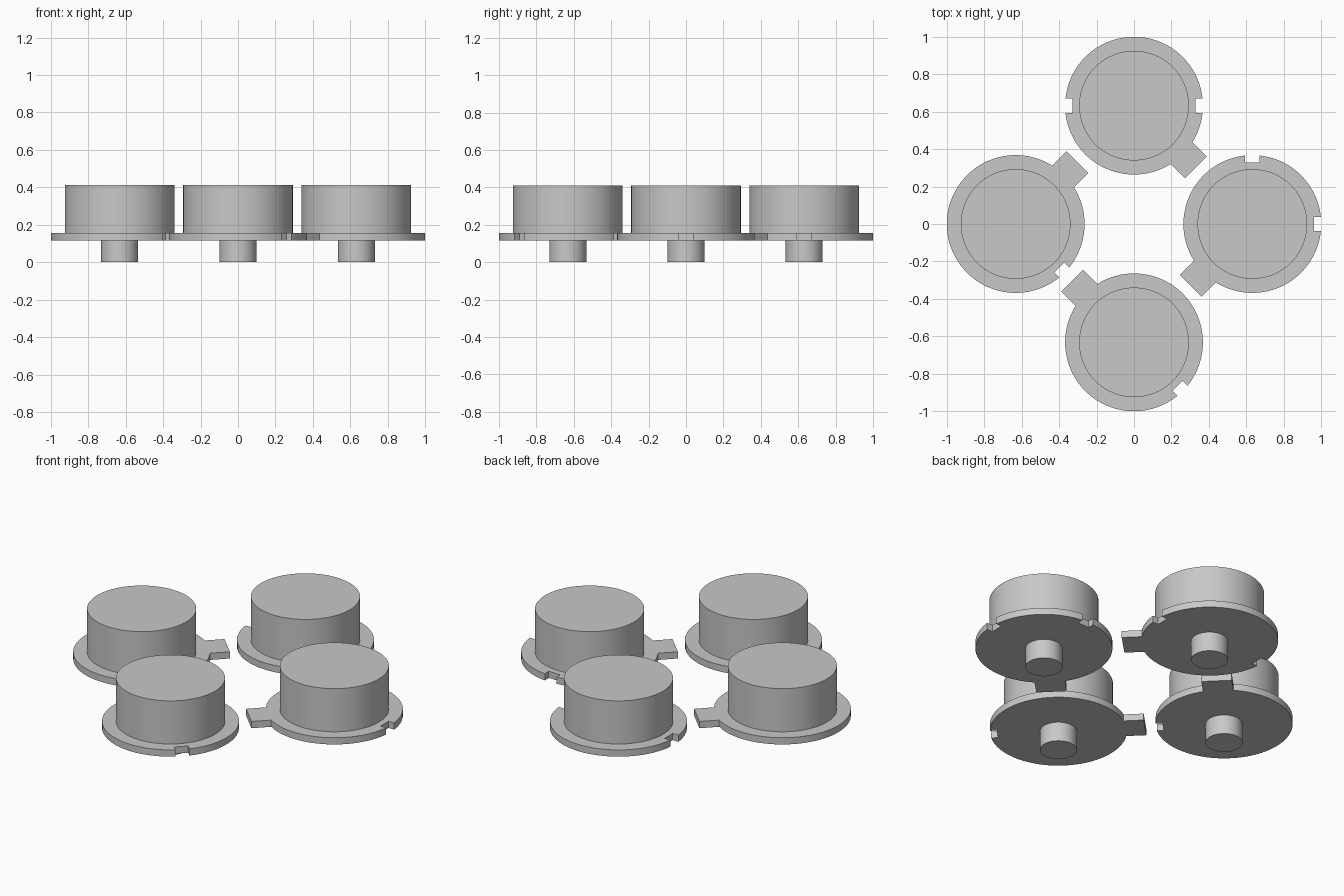
import bpy
import bmesh
from math import radians, sin, cos, asin, pi
from mathutils import Vector

cube = bpy.data.objects.get("Cube")
if cube:
    bpy.data.objects.remove(cube, do_unlink=True)

# Dimensions
SPACING = 0.632
FLANGE_R, CAP_R, STEM_R = 0.368, 0.293, 0.099
FLANGE_BOTTOM, FLANGE_TOP, CAP_TOP = 0.115, 0.155, 0.411
TAB = (0.467, 0.082)      # radial reach, half width
NOTCH = (0.329, 0.038)
SEGMENTS = 96

# Material
grey = bpy.data.materials.new("button_grey")
grey.use_nodes = True
colour = (0.58, 0.58, 0.58, 1)
grey.diffuse_color = colour
grey.node_tree.nodes["Principled BSDF"].inputs["Base Color"].default_value = colour


def circle(radius):
    return [(radius * cos(2 * pi * i / SEGMENTS), radius * sin(2 * pi * i / SEGMENTS))
            for i in range(SEGMENTS)]


def flange_outline(tab_angle, notch_angles):
    """Disc outline interrupted by a square tab and square notches."""
    features = [(radians(tab_angle % 360), *TAB)]
    features += [(radians(a % 360), *NOTCH) for a in notch_angles]
    features.sort()
    points = []
    for i, (angle, reach, half) in enumerate(features):
        along = Vector((cos(angle), sin(angle)))
        across = Vector((-sin(angle), cos(angle)))
        points += [along * reach - across * half, along * reach + across * half]
        # arc from this feature to the next one
        following, _, next_half = features[(i + 1) % len(features)]
        if following <= angle:
            following += 2 * pi
        start = angle + asin(half / FLANGE_R)
        end = following - asin(next_half / FLANGE_R)
        steps = max(2, round((end - start) / (2 * pi) * SEGMENTS))
        for s in range(steps + 1):
            a = start + (end - start) * s / steps
            points.append((FLANGE_R * cos(a), FLANGE_R * sin(a)))
    return points


def extrude(name, outline, bottom, top, centre):
    """Solid prism from a flat outline."""
    bm = bmesh.new()
    base = bm.faces.new([bm.verts.new((p[0], p[1], bottom)) for p in outline])
    result = bmesh.ops.extrude_face_region(bm, geom=[base], use_keep_orig=True)
    raised = [v for v in result["geom"] if isinstance(v, bmesh.types.BMVert)]
    bmesh.ops.translate(bm, verts=raised, vec=(0, 0, top - bottom))
    bmesh.ops.recalc_face_normals(bm, faces=bm.faces)
    mesh = bpy.data.meshes.new(name)
    bm.to_mesh(mesh)
    bm.free()
    mesh.materials.append(grey)
    obj = bpy.data.objects.new(name, mesh)
    obj.location = (*centre, 0)
    bpy.context.collection.objects.link(obj)
    bpy.ops.object.select_all(action="DESELECT")
    obj.select_set(True)
    bpy.context.view_layer.objects.active = obj
    bpy.ops.object.shade_smooth_by_angle(angle=radians(30))
    return obj


# Four buttons: name, direction from the middle, tab angle, notch angles
buttons = [
    ("left", (1, 0), 225, (0, 90)),
    ("back", (0, 1), 315, (0, 180)),
    ("right", (-1, 0), 45, (315,)),
    ("front", (0, -1), 135, (315,)),
]
for name, direction, tab, notches in buttons:
    centre = Vector(direction) * SPACING
    extrude(name + "_flange", flange_outline(tab, notches), FLANGE_BOTTOM, FLANGE_TOP, centre)
    extrude(name + "_cap", circle(CAP_R), FLANGE_TOP, CAP_TOP, centre)
    extrude(name + "_stem", circle(STEM_R), 0, FLANGE_BOTTOM, centre)
